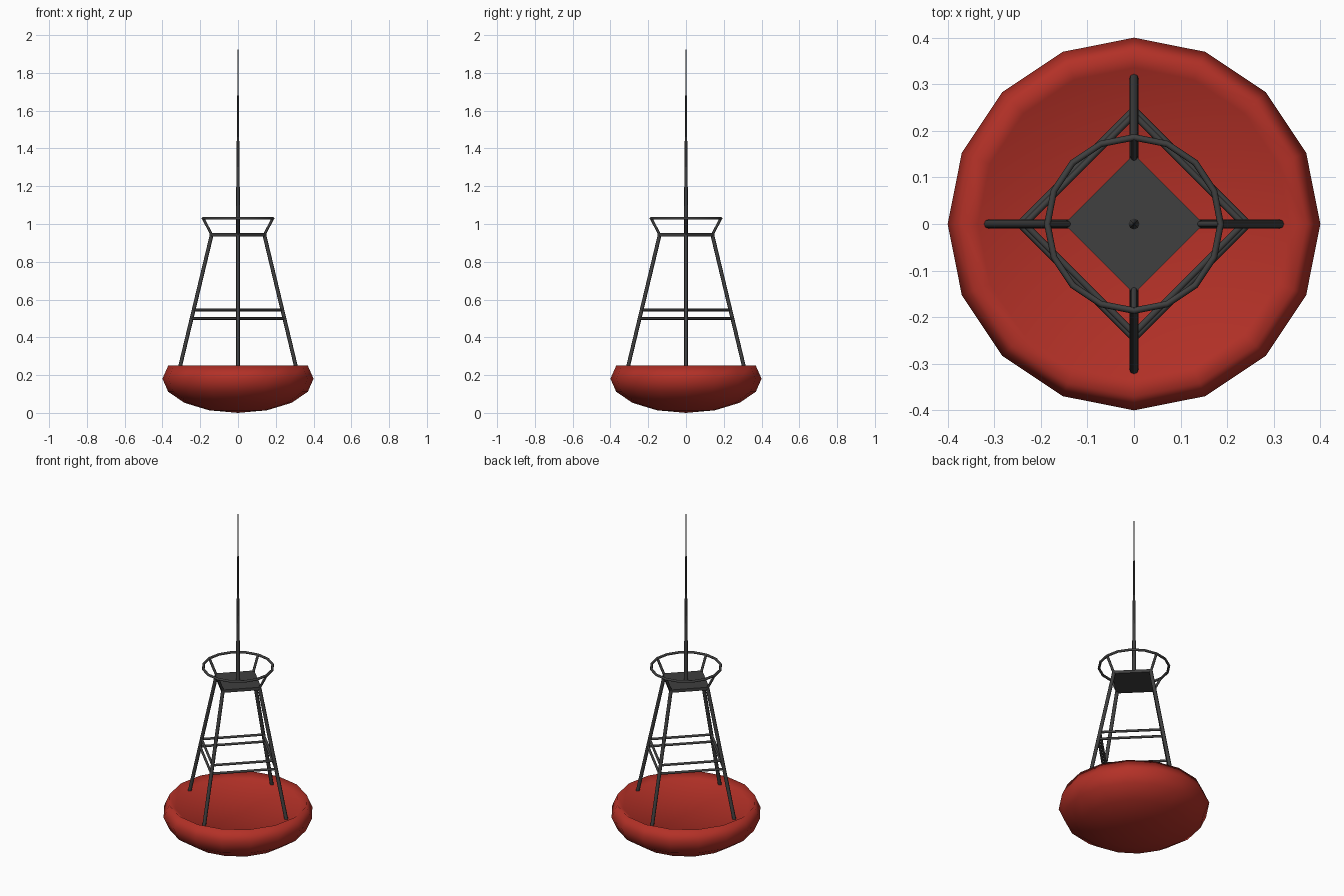
import bpy, bmesh
from math import sin, cos, pi, radians
from mathutils import Vector

if "Cube" in bpy.data.objects:
    bpy.data.objects.remove(bpy.data.objects["Cube"])


def material(name, rgb):
    m = bpy.data.materials.new(name)
    m.diffuse_color = (*rgb, 1)
    m.use_nodes = True
    m.node_tree.nodes["Principled BSDF"].inputs["Base Color"].default_value = m.diffuse_color
    return m


RED = material("red_paint", (0.45, 0.03, 0.02))
DARK = material("dark_metal", (0.05, 0.05, 0.05))


def finish(name, bm, mat):
    bmesh.ops.recalc_face_normals(bm, faces=bm.faces)
    me = bpy.data.meshes.new(name)
    bm.to_mesh(me)
    bm.free()
    for p in me.polygons:
        p.use_smooth = True
    me.materials.append(mat)
    ob = bpy.data.objects.new(name, me)
    bpy.context.collection.objects.link(ob)
    return ob


def lathe(name, profile, sides, mat):
    """Spin (radius, z) points round z; radius 0 makes a pole."""
    bm = bmesh.new()
    rings = []
    for r, z in profile:
        n = 1 if r == 0 else sides
        rings.append([bm.verts.new((r * cos(2 * pi * i / sides), r * sin(2 * pi * i / sides), z))
                      for i in range(n)])
    for a, b in zip(rings, rings[1:]):
        for i in range(sides):
            j = (i + 1) % sides
            quad = [a[i % len(a)], a[j % len(a)], b[j % len(b)], b[i % len(b)]]
            bm.faces.new(list(dict.fromkeys(quad)))
    return finish(name, bm, mat)


def rod(name, p, q, r1, r2=None, sides=8):
    p, q = Vector(p), Vector(q)
    bm = bmesh.new()
    bmesh.ops.create_cone(bm, cap_ends=True, segments=sides, radius1=r1,
                          radius2=r1 if r2 is None else r2, depth=(q - p).length)
    ob = finish(name, bm, DARK)
    ob.location = (p + q) / 2
    ob.rotation_mode = 'QUATERNION'
    ob.rotation_quaternion = (q - p).to_track_quat('Z', 'Y')
    return ob


def polar(r, quarter, z):
    a = quarter * pi / 2
    return (r * cos(a), r * sin(a), z)


def leg_radius(z):
    return 0.14 + 0.24 * (0.94 - z)


# Float: squashed sphere, cut off above its widest ring, with a recessed deck
profile = [(0, 0)]
for k in range(-3, 2):
    t = radians(22.5 * k)
    profile.append((0.4 * cos(t), 0.181 + 0.181 * sin(t)))
profile += [(0.335, 0.225), (0, 0.225)]
lathe("float", profile, 16, RED)

# Top platform
lathe("platform", [(0, 0.935), (0.15, 0.935), (0.15, 0.952), (0, 0.952)], 4, DARK)

# Tower legs, cross braces and railing struts
for i in range(4):
    rod(f"leg_{i + 1}", polar(leg_radius(0.222), i, 0.222), polar(0.14, i, 0.94), 0.01)
    for level, z in (("lower", 0.5), ("upper", 0.545)):
        r = leg_radius(z)
        rod(f"{level}_brace_{i + 1}", polar(r, i, z), polar(r, i + 1, z), 0.007)
    rod(f"railing_strut_{i + 1}", polar(0.14, i, 0.945), polar(0.185, i, 1.03), 0.007)

# Railing ring
bpy.ops.mesh.primitive_torus_add(major_segments=16, minor_segments=8, major_radius=0.186,
                                 minor_radius=0.007, location=(0, 0, 1.03))
ring = bpy.context.object
ring.name = "railing_ring"
ring.data.materials.append(DARK)
bpy.ops.object.shade_smooth()

# Tapered mast
rod("mast", (0, 0, 0.945), (0, 0, 2.0), 0.012, 0.0005)

# Keep crisp edges on the metal parts
bpy.ops.object.select_all(action='DESELECT')
for ob in bpy.data.objects:
    if ob.name != "float":
        ob.select_set(True)
bpy.context.view_layer.objects.active = ring
bpy.ops.object.shade_smooth_by_angle(angle=radians(50))
